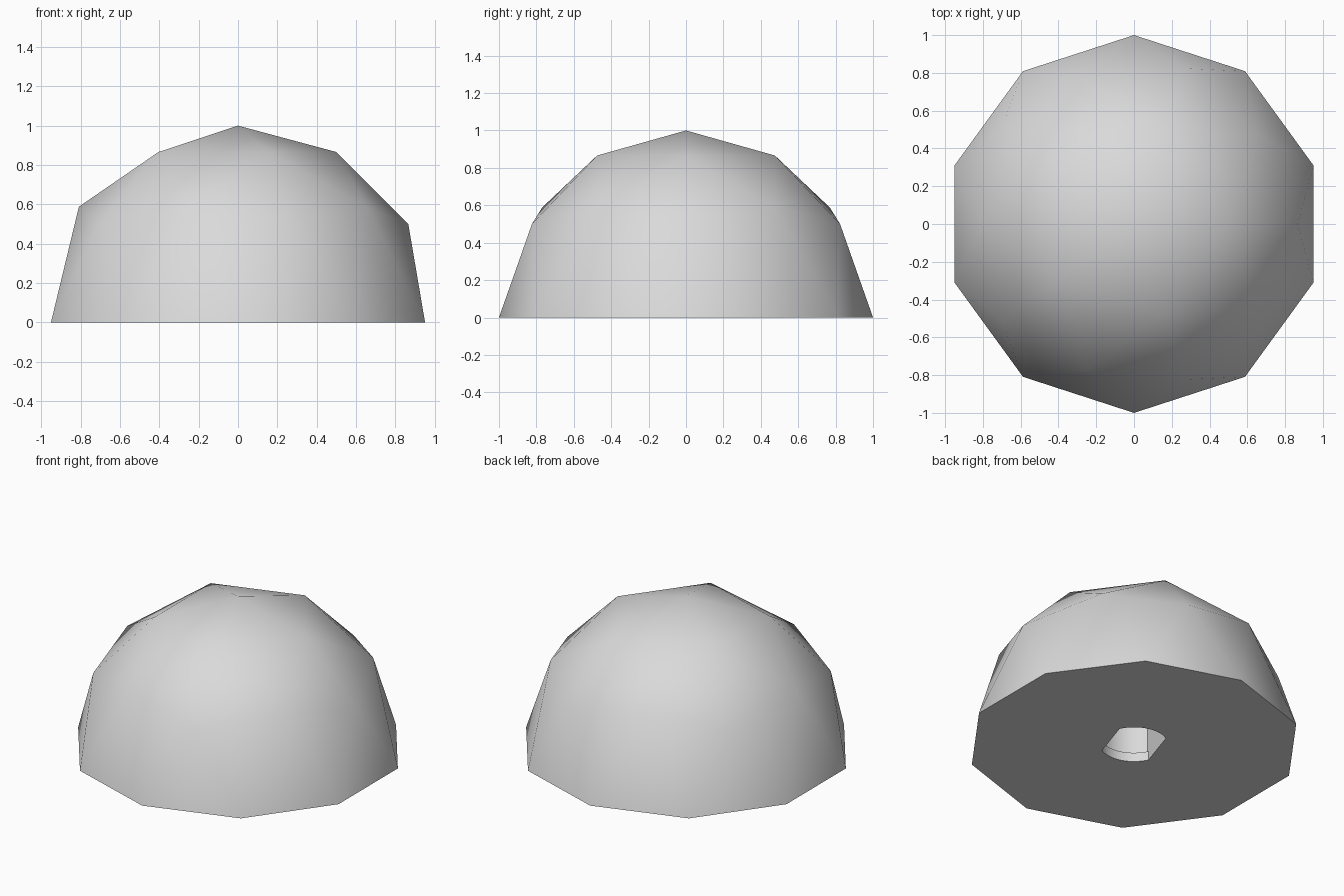
import bpy, bmesh, math

cube = bpy.data.objects.get("Cube")
if cube:
    bpy.data.objects.remove(cube, do_unlink=True)

GREY = (0.7, 0.7, 0.7, 1)
mat = bpy.data.materials.new("light grey")
mat.use_nodes = True
mat.diffuse_color = GREY
mat.node_tree.nodes["Principled BSDF"].inputs["Base Color"].default_value = GREY


def add_object(name, bm):
    bmesh.ops.recalc_face_normals(bm, faces=bm.faces)
    mesh = bpy.data.meshes.new(name)
    bm.to_mesh(mesh)
    bm.free()
    mesh.materials.append(mat)
    obj = bpy.data.objects.new(name, mesh)
    bpy.context.collection.objects.link(obj)
    return obj


def on_sphere(bm, azimuth, latitude):
    a, l = math.radians(azimuth), math.radians(latitude)
    return bm.verts.new((math.cos(l) * math.cos(a), math.cos(l) * math.sin(a), math.sin(l)))


# Faceted dome: five-fold triangle pattern on a unit hemisphere
bm = bmesh.new()
top = on_sphere(bm, 0, 90)
upper = [on_sphere(bm, 72 * i, 60) for i in range(5)]
corner = [on_sphere(bm, 72 * i, 30) for i in range(5)]
middle = [on_sphere(bm, 72 * i + 36, 36) for i in range(5)]
base = [on_sphere(bm, 36 * i + 18, 0) for i in range(10)]
for i in range(5):
    j = (i + 1) % 5
    b0, b1, b_prev = base[2 * i], base[2 * i + 1], base[2 * i - 1]
    for tri in ((top, upper[i], upper[j]),
                (upper[i], middle[i], upper[j]),
                (upper[i], corner[i], middle[i]),
                (upper[j], middle[i], corner[j]),
                (corner[i], b0, middle[i]),
                (middle[i], b0, b1),
                (middle[i], b1, corner[j]),
                (corner[i], b_prev, b0)):
        bm.faces.new(tri)
bm.faces.new(base)
dome = add_object("faceted_dome", bm)


# Mounting socket: round hole with two flats, wider above a thin lip
def socket_ring(bm, radius, flat, z, steps=16):
    half = math.acos(flat / radius)
    sweep = math.pi / 2 - half
    verts = []
    for centre in (math.radians(72), math.radians(252)):
        for k in range(steps + 1):
            a = centre - sweep + 2 * sweep * k / steps
            verts.append(bm.verts.new((radius * math.cos(a), radius * math.sin(a), z)))
    return verts


bm = bmesh.new()
rings = [socket_ring(bm, *p) for p in ((0.205, 0.15, -0.1), (0.205, 0.15, 0.06),
                                       (0.222, 0.152, 0.06), (0.222, 0.152, 0.4))]
for low, high in zip(rings, rings[1:]):
    n = len(low)
    for k in range(n):
        bm.faces.new((low[k], low[(k + 1) % n], high[(k + 1) % n], high[k]))
bm.faces.new(rings[0][::-1])
bm.faces.new(rings[-1])
cutter = add_object("socket_cutter", bm)
cutter.hide_render = True

# Cut the socket, then smooth the dome while keeping the rim sharp
cut = dome.modifiers.new("socket", "BOOLEAN")
cut.operation = "DIFFERENCE"
cut.solver = "EXACT"
cut.object = cutter
bpy.ops.object.select_all(action="DESELECT")
dome.select_set(True)
bpy.context.view_layer.objects.active = dome
bpy.ops.object.modifier_apply(modifier=cut.name)
bpy.data.objects.remove(cutter, do_unlink=True)
bpy.ops.object.shade_smooth_by_angle(angle=math.radians(40))
